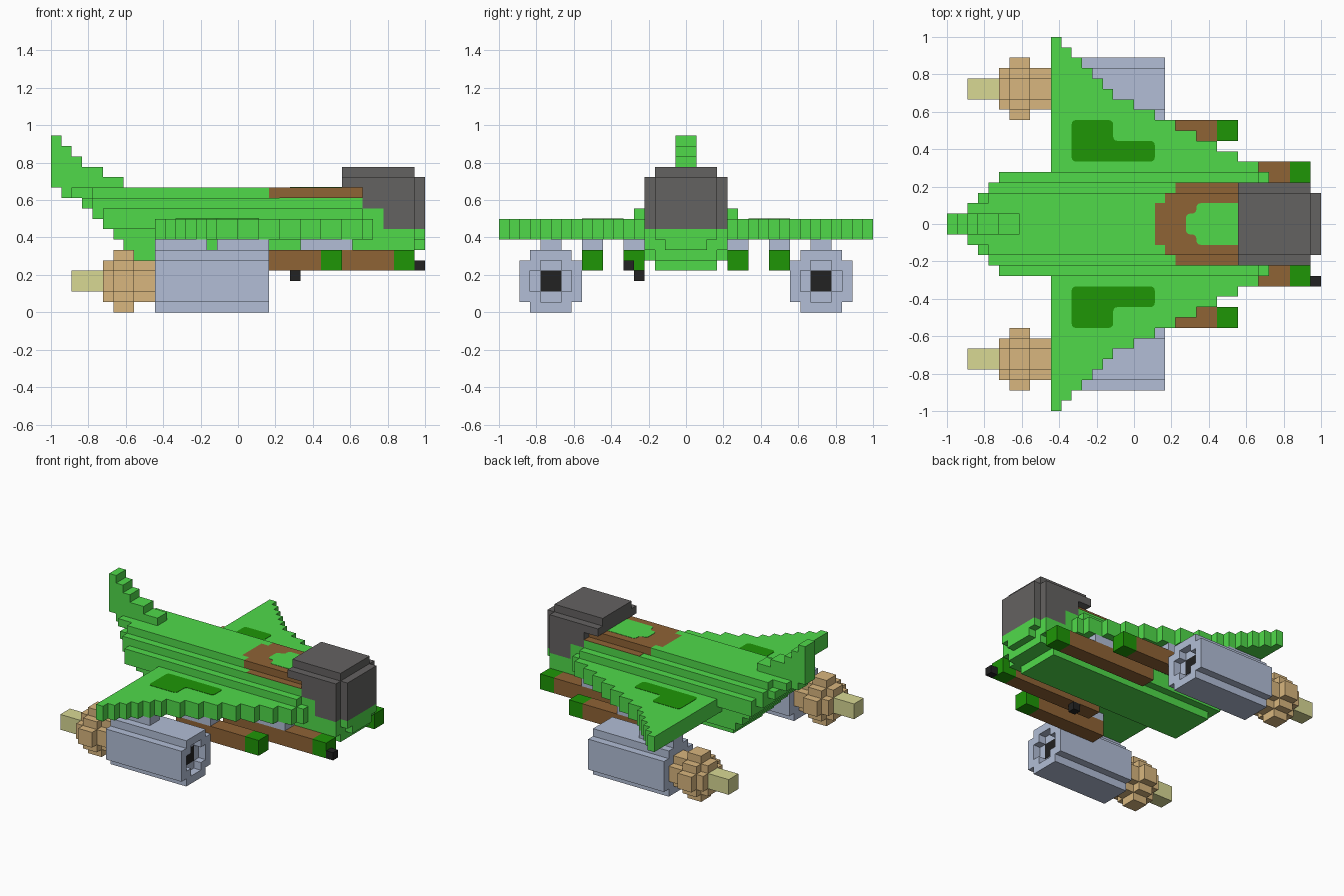
import bpy, bmesh

U = 1 / 18  # one block
PAINT = 0.04  # thickness of painted plates, in blocks

if "Cube" in bpy.data.objects:
    bpy.data.objects.remove(bpy.data.objects["Cube"], do_unlink=True)


def material(name, rgb):
    lin = [((c / 255 + 0.055) / 1.055) ** 2.4 for c in rgb]
    m = bpy.data.materials.new(name)
    m.use_nodes = True
    m.diffuse_color = (*lin, 1)
    m.node_tree.nodes["Principled BSDF"].inputs["Base Color"].default_value = (*lin, 1)
    return m


GREEN = material("bright green", (80, 218, 74))
DARK_GREEN = material("dark green", (30, 150, 6))
BROWN = material("brown", (143, 99, 53))
STEEL = material("steel blue grey", (178, 190, 214))
CHARCOAL = material("charcoal", (100, 98, 97))
BLACK = material("black", (34, 34, 34))
TAN = material("tan", (216, 182, 126))
OLIVE = material("pale olive", (216, 216, 148))


def finish(name, bm, mat):
    bmesh.ops.recalc_face_normals(bm, faces=bm.faces)
    mesh = bpy.data.meshes.new(name)
    bm.to_mesh(mesh)
    bm.free()
    mesh.materials.append(mat)
    ob = bpy.data.objects.new(name, mesh)
    bpy.context.collection.objects.link(ob)


def blocks(name, mat, boxes):
    """One object from boxes (x0, x1, y0, y1, z0, z1) in block units."""
    bm = bmesh.new()
    for b in boxes:
        corners = bmesh.ops.create_cube(bm, size=1)["verts"]
        for v in corners:
            for i in range(3):
                lo, hi = sorted(b[2 * i:2 * i + 2])
                v.co[i] = (lo if v.co[i] < 0 else hi) * U
    finish(name, bm, mat)


def slab(name, mat, outline, z0, z1, rounding=0):
    """Extrude a plan outline (x, y) from z0 to z1, optionally rounding its corners."""
    bm = bmesh.new()
    face = bm.faces.new([bm.verts.new((x * U, y * U, z0 * U)) for x, y in outline])
    if rounding:
        bmesh.ops.bevel(bm, geom=list(face.verts), offset=rounding * U, segments=3,
                        profile=0.5, affect='VERTICES')
    top = bmesh.ops.extrude_face_region(bm, geom=list(bm.faces))["geom"]
    bmesh.ops.translate(bm, verts=[g for g in top if isinstance(g, bmesh.types.BMVert)],
                        vec=(0, 0, (z1 - z0) * U))
    finish(name, bm, mat)


def sym(h, x0, x1, z0, z1):
    return (x0, x1, -h, h, z0, z1)


def both_sides(half):
    return half + [(x, -y) for x, y in reversed(half)]


def cross(x0, x1, cy, cz, long, short):
    """Two crossed boxes giving a stepped round section."""
    return [(x0, x1, cy - long, cy + long, cz - short, cz + short),
            (x0, x1, cy - short, cy + short, cz - long, cz + long)]


# Fuselage: stacked layers with ledges, a stepped tail and nose
blocks("fuselage", GREEN, [
    sym(1, -17, -14, 11, 12), sym(2, -16, -14, 11, 12), sym(3, -14, 2, 11, 12),
    (2, 3, 2, 3, 11, 12), (2, 3, -3, -2, 11, 12),
    sym(3, -15, 12, 10, 11), sym(4, -14, 12, 10, 11),
    sym(4, -14, 14, 9, 10), sym(4, -13, 14, 8, 9), sym(5, -13, 12, 8, 10),
    sym(4, -12, 17, 7, 8), sym(4, -11, 17, 6, 7),
    sym(4, -10, 16, 5, 6), sym(3, -9, 15, 4, 5),
    sym(3, 16, 18, 7, 8), sym(2, 16, 18, 6, 7), sym(3, 15, 17, 5, 6)])

# Tail fin: staircase rising to the rear
fin_ends = [-11, -13, -15, -16, -17]
blocks("tail_fin", GREEN,
       [sym(1, -18, x, 12 + i, 13 + i) for i, x in enumerate(fin_ends)])

# Cockpit canopy
blocks("canopy", CHARCOAL, [
    sym(4, 10, 17, 12, 13), sym(4, 12, 17, 10, 12), sym(4, 14, 17, 8, 10),
    sym(3, 10, 17, 13, 14), sym(3, 17, 18, 8, 13)])

# Brown deck behind the canopy, with a green inset
slab("canopy_surround", BROWN, both_sides([(2, 2), (3, 2), (3, 3), (12, 3)]), 11, 12)
slab("surround_inset", GREEN, both_sides([(5, 1), (6, 1), (6, 2), (11, 2)]),
     12, 12 + PAINT, rounding=0.4)

# Leading edge of the wing, from tip to root, one step per block
wing_steps = [-7, -6, -5, -4, -3, -2, 0, 2, 4, 6, 8, 10, 12, 13]

for s, side in ((1, "left"), (-1, "right")):
    # Brown strip on the ledge beside the deck
    blocks(side + "_surround_ledge", BROWN, [(4, 12, s * 3, s * 4, 11, 11 + PAINT)])

    # Wing with painted patch
    outline = [(-8, s * 4), (-8, s * 18)]
    for i, x in enumerate(wing_steps):
        outline += [(x, s * (18 - i)), (x, s * (17 - i))]
    slab(side + "_wing", GREEN, outline, 7, 9)
    patch = [(-6, 6), (2, 6), (2, 8), (-2, 8), (-2, 10), (-6, 10)]
    slab(side + "_wing_patch", DARK_GREEN, [(x, s * y) for x, y in patch],
         9, 9 + PAINT, rounding=0.4)

    # Engine: body, hollow intake rim, hanger
    c = 13 * s
    rim = []
    for k in (1, -1):
        rim += [(2, 3, c + k * 2, c + k * 3, 1, 5),
                (2, 3, c - 2, c + 2, 3 + k * 2, 3 + k * 3)]
        rim += [(2, 3, c + k, c + k * 2, 3 + j, 3 + j * 2) for j in (1, -1)]
    blocks(side + "_engine", STEEL, cross(-8, 2, c, 3, 3, 2) + rim)
    intake = [(c - 1, 2), (c + 1, 2), (c + 1, 4), (c - 1, 4)]
    blocks(side + "_engine_intake", BLACK,
           [(2, 2 + PAINT, intake[0][0], intake[2][0], intake[0][1], intake[2][1])])
    blocks(side + "_engine_pylon", STEEL, [(-8, -3, c - 1, c + 1, 6, 7)])

    # Exhaust nozzle and flame
    blocks(side + "_nozzle", TAN,
           cross(-13, -8, c, 3, 2, 1) + cross(-12, -10, c, 3, 3, 1)
           + [(-12, -10, c - 2, c + 2, 1, 5)])
    blocks(side + "_flame", OLIVE, [(-16, -13, c - 1, c + 1, 2, 4)])

    # Underwing rods: name, inner y, rear, tip start, pylon start
    for name, y, x0, x1, px in (("inner", 4, 2, 15, 6), ("outer", 8, -2, 8, -2)):
        ya, yb = s * y, s * (y + 2)
        blocks(f"{side}_{name}_rod", BROWN, [(x0, x1, ya, yb, 4, 6)])
        blocks(f"{side}_{name}_rod_tip", DARK_GREEN, [(x1, x1 + 2, ya, yb, 4, 6)])
        blocks(f"{side}_{name}_rod_pylon", STEEL, [(px, px + 5, ya, yb, 6, 7)])

# Black details on the right inner rod only
blocks("rod_muzzle", BLACK, [(17, 18, -6, -5, 4, 5)])
blocks("rod_sight", BLACK, [(5, 6, -5, -4, 3, 4)])
